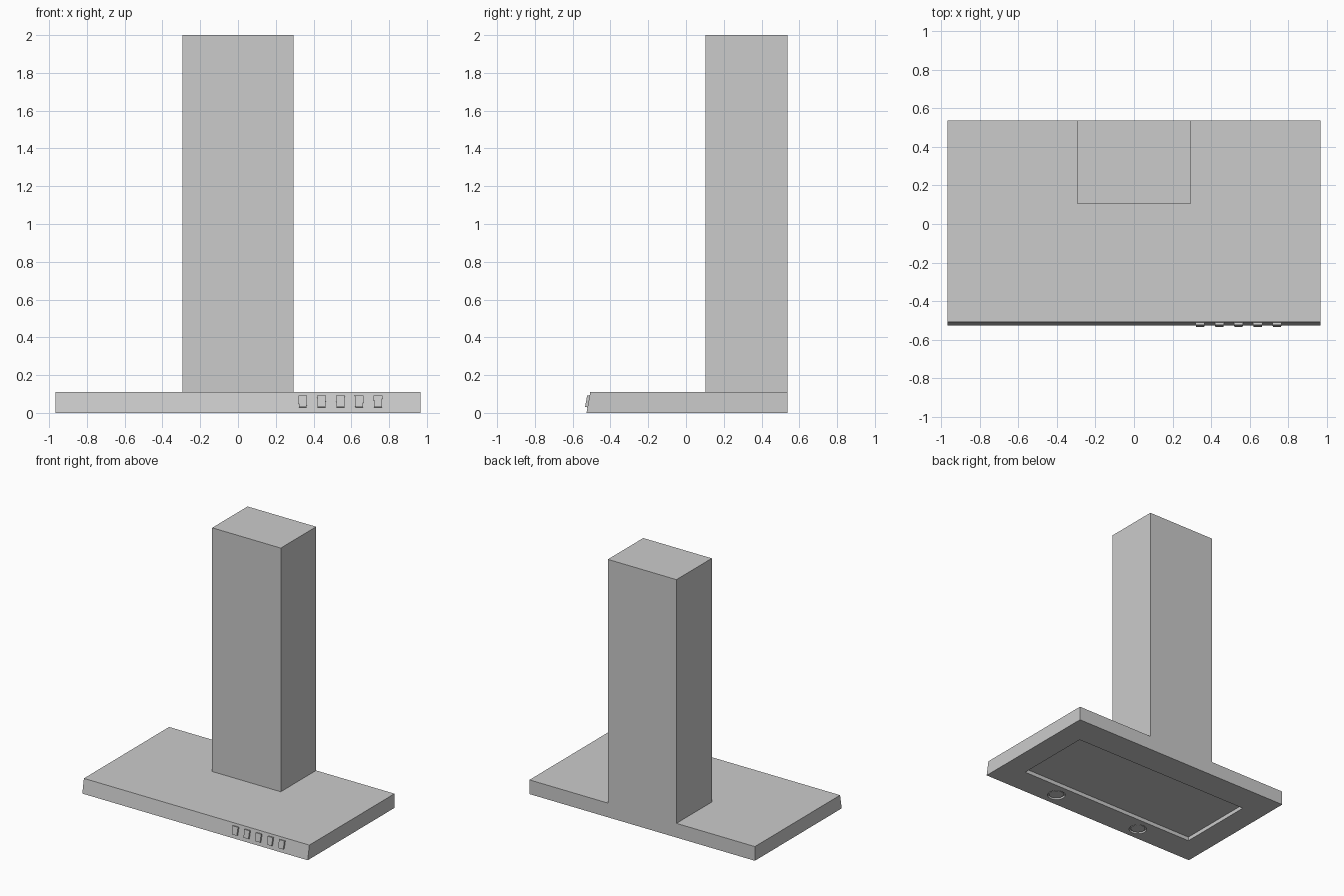
import bpy, bmesh, math
from mathutils import Matrix

if "Cube" in bpy.data.objects:
    bpy.data.objects.remove(bpy.data.objects["Cube"])

W, BACK, FRONT_LOW, FRONT_TOP, H = 0.967, 0.537, -0.527, -0.507, 0.11


def finish(name, bm):
    bmesh.ops.recalc_face_normals(bm, faces=bm.faces)
    me = bpy.data.meshes.new(name)
    bm.to_mesh(me)
    bm.free()
    ob = bpy.data.objects.new(name, me)
    bpy.context.collection.objects.link(ob)
    return ob


def extrude_x(name, profile, x0, x1):
    """Side profile (y, z) swept along x."""
    bm = bmesh.new()
    face = bm.faces.new([bm.verts.new((x0, y, z)) for y, z in profile])
    ext = bmesh.ops.extrude_face_region(bm, geom=[face])["geom"]
    verts = [v for v in ext if isinstance(v, bmesh.types.BMVert)]
    bmesh.ops.translate(bm, verts=verts, vec=(x1 - x0, 0, 0))
    return finish(name, bm)


def box(name, x0, x1, y0, y1, z0, z1):
    return extrude_x(name, [(y0, z0), (y1, z0), (y1, z1), (y0, z1)], x0, x1)


def disc(name, x, y, z, r, depth):
    bm = bmesh.new()
    bmesh.ops.create_cone(bm, cap_ends=True, segments=24, radius1=r, radius2=r,
                          depth=depth, matrix=Matrix.Translation((x, y, z)))
    return finish(name, bm)


def combine(target, tool, operation):
    mod = target.modifiers.new(operation.lower(), 'BOOLEAN')
    mod.operation, mod.object, mod.solver = operation, tool, 'EXACT'
    bpy.context.view_layer.objects.active = target
    bpy.ops.object.modifier_apply(modifier=mod.name)
    bpy.data.objects.remove(tool)


# Canopy with slanted front, fused with the chimney along the flush back
shell = extrude_x("hood_shell", [(FRONT_LOW, 0), (BACK, 0), (BACK, H), (FRONT_TOP, H)], -W, W)
combine(shell, box("chimney", -0.294, 0.294, 0.104, BACK, 0.06, 2.0), 'UNION')

# Filter recess in the underside
combine(shell, box("filter_recess", -0.78, 0.78, -0.31, 0.31, -0.05, 0.03), 'DIFFERENCE')

# Recessed round lamps near the front edge
for side, sx in (("left", -1), ("right", 1)):
    combine(shell, disc("lamp_hole", sx * 0.39, -0.42, 0, 0.065, 0.03), 'DIFFERENCE')
    lamp = disc("lamp_" + side, sx * 0.39, -0.42, 0.011, 0.053, 0.012)
    for p in lamp.data.polygons:
        p.use_smooth = abs(p.normal.z) < 0.5

# Row of control buttons on the slanted front, slightly narrower at the bottom
tilt = math.atan2(FRONT_TOP - FRONT_LOW, H)
for i in range(5):
    bm = bmesh.new()
    bmesh.ops.create_cube(bm, size=1)
    for v in bm.verts:
        v.co.x *= 0.047 if v.co.z > 0 else 0.041
        v.co.y *= 0.026
        v.co.z *= 0.062
    z = 0.06
    y = FRONT_LOW + z * math.tan(tilt)
    bm.transform(Matrix.Translation((0.343 + 0.0995 * i, y, z)) @ Matrix.Rotation(-tilt, 4, 'X'))
    finish(f"button_{i + 1}", bm)
